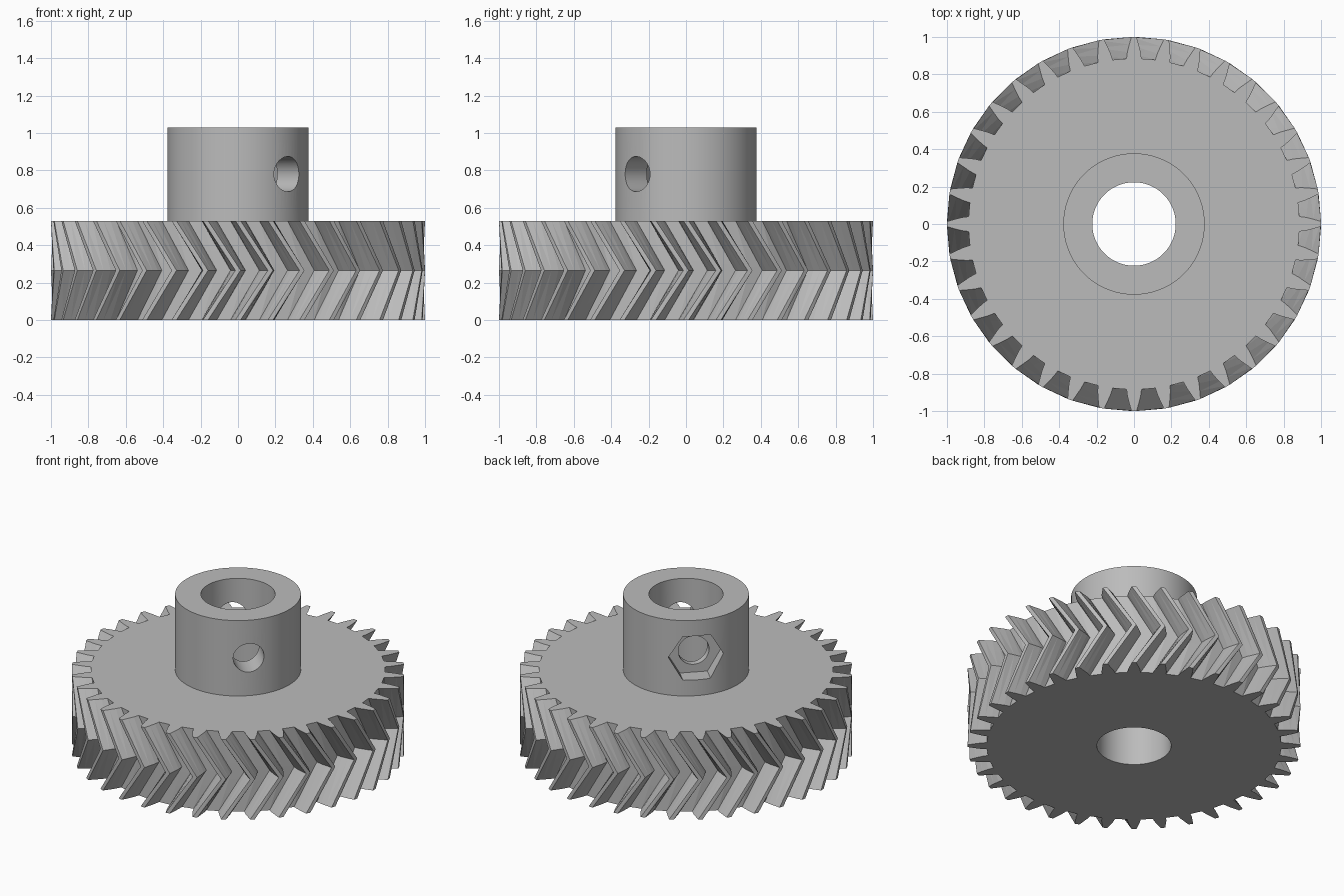
import bpy, bmesh, math
from mathutils import Matrix, Vector

if "Cube" in bpy.data.objects:
    bpy.data.objects.remove(bpy.data.objects["Cube"])

TEETH = 36
GEAR_H = 0.53
HUB_TOP = 1.03
HOLE_Z = 0.78
TWIST = math.radians(10)
# half tooth: (radius, half angle in degrees)
FLANK = [(0.885, 2.6), (0.92, 2.2), (0.96, 1.5), (1.0, 0.8)]

grey = bpy.data.materials.new("grey_plastic")
grey.diffuse_color = (0.5, 0.5, 0.5, 1)
grey.use_nodes = True
grey.node_tree.nodes["Principled BSDF"].inputs["Base Color"].default_value = grey.diffuse_color


def to_object(bm, name):
    bmesh.ops.recalc_face_normals(bm, faces=bm.faces)
    mesh = bpy.data.meshes.new(name)
    bm.to_mesh(mesh)
    bm.free()
    mesh.materials.append(grey)
    obj = bpy.data.objects.new(name, mesh)
    bpy.context.collection.objects.link(obj)
    return obj


def cylinder(name, radius, length, segments, matrix):
    bm = bmesh.new()
    bmesh.ops.create_cone(bm, cap_ends=True, segments=segments, radius1=radius,
                          radius2=radius, depth=length, matrix=matrix)
    return to_object(bm, name)


def upright(z0, z1):
    return Matrix.Translation((0, 0, (z0 + z1) / 2))


def sideways(azimuth, r0, r1):
    """Axis pointing outwards from the hub at the cross hole height."""
    a = math.radians(azimuth)
    d = (r0 + r1) / 2
    place = Matrix.Translation(Vector((d * math.cos(a), d * math.sin(a), HOLE_Z)))
    return place @ Matrix.Rotation(a, 4, 'Z') @ Matrix.Rotation(math.pi / 2, 4, 'Y')


# herringbone gear: the tooth outline twists forward to mid height, then back
bm = bmesh.new()
rings = []
for z, turn in ((0, 0), (GEAR_H / 2, TWIST), (GEAR_H, 0)):
    ring = []
    for t in range(TEETH):
        centre = math.tau * t / TEETH + turn
        tooth = [(r, -h) for r, h in FLANK] + [(r, h) for r, h in reversed(FLANK)]
        for r, h in tooth:
            a = centre + math.radians(h)
            ring.append(bm.verts.new((r * math.cos(a), r * math.sin(a), z)))
    rings.append(ring)
sides = []
for low, high in zip(rings, rings[1:]):
    n = len(low)
    for i in range(n):
        j = (i + 1) % n
        sides.append(bm.faces.new((low[i], low[j], high[j], high[i])))
bm.faces.new(rings[0][::-1])
bm.faces.new(rings[-1])
bmesh.ops.triangulate(bm, faces=sides)
gear = to_object(bm, "herringbone_gear")

# hub, shaft bore, cross hole and hexagonal nut pocket
parts = [
    ('UNION', cylinder("hub", 0.378, HUB_TOP - 0.3, 96, upright(0.3, HUB_TOP))),
    ('DIFFERENCE', cylinder("shaft_bore", 0.223, 1.6, 96, upright(-0.2, 1.4))),
    ('DIFFERENCE', cylinder("cross_hole", 0.094, 1.2, 64, sideways(-45, -0.6, 0.6))),
    ('DIFFERENCE', cylinder("nut_pocket", 0.168, 0.335, 6, sideways(135, 0.265, 0.6))),
]
bpy.context.view_layer.objects.active = gear
for operation, part in parts:
    mod = gear.modifiers.new(part.name, 'BOOLEAN')
    mod.operation = operation
    mod.solver = 'EXACT'
    mod.object = part
    bpy.ops.object.modifier_apply(modifier=mod.name)
    bpy.data.objects.remove(part)

# smooth the round walls only, teeth stay faceted
gear.select_set(True)
bpy.ops.object.shade_smooth_by_angle(angle=math.radians(7))
